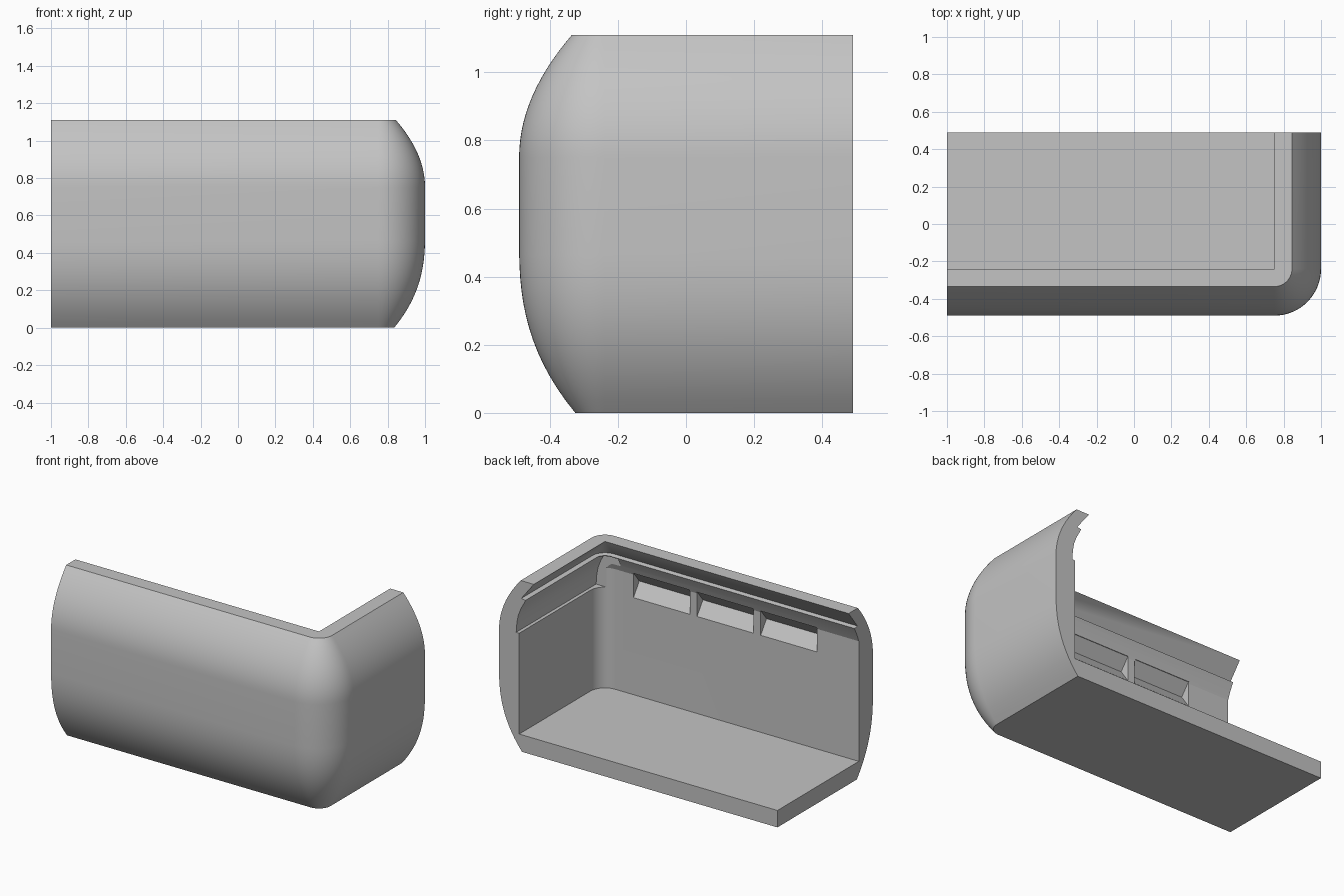
import bpy, bmesh, math
from mathutils import Vector

cube = bpy.data.objects.get("Cube")
if cube:
    bpy.data.objects.remove(cube, do_unlink=True)

grey = bpy.data.materials.new("plain grey")
grey.use_nodes = True
GREY = (0.55, 0.55, 0.55, 1)
grey.diffuse_color = GREY
grey.node_tree.nodes["Principled BSDF"].inputs["Base Color"].default_value = GREY

LEFT, BACK, HEIGHT, FLOOR = -1.0, 0.49, 1.11, 0.11
CX, CY = 0.75, -0.24      # centre of the rounded corner
INNER = 0.105             # inner wall offset from that centre


def finish(bm, name):
    bmesh.ops.remove_doubles(bm, verts=bm.verts, dist=0.0002)
    bmesh.ops.recalc_face_normals(bm, faces=bm.faces)
    mesh = bpy.data.meshes.new(name)
    bm.to_mesh(mesh)
    bm.free()
    obj = bpy.data.objects.new(name, mesh)
    bpy.context.collection.objects.link(obj)
    mesh.materials.append(grey)
    return obj


def prism(name, outline, offset):
    """Extrude a 3D outline along an offset."""
    bm = bmesh.new()
    face = bm.faces.new([bm.verts.new(p) for p in outline])
    new = bmesh.ops.extrude_face_region(bm, geom=[face])["geom"]
    verts = [v for v in new if isinstance(v, bmesh.types.BMVert)]
    bmesh.ops.translate(bm, verts=verts, vec=offset)
    return finish(bm, name)


# Wall profile as (offset, height): outer curve up, rim, lip, inner wall down
STEPS = 14
profile = []
for i in range(STEPS):
    z = 0.5 * i / STEPS
    profile.append((0.25 - 0.933 * (0.5 - z) ** 2.5, z))
for i in range(STEPS + 1):
    z = 0.75 + (HEIGHT - 0.75) * i / STEPS
    profile.append((0.25 - 1.2 * (z - 0.75) ** 2, z))
profile += [(0, HEIGHT), (0.09, 0.995), (0.06, 0.99), (0.085, 0.94),
            (INNER, 0.89), (INNER, FLOOR)]

# Path stations: front wall, rounded corner, side wall
stations = [(LEFT, CY, -90)]
stations += [(CX, CY, -90 + 90 * i / 16) for i in range(17)]
stations += [(CX, BACK, 0)]

bm = bmesh.new()
rings = []
for x, y, deg in stations:
    a = math.radians(deg)
    rings.append([bm.verts.new((x + r * math.cos(a), y + r * math.sin(a), z))
                  for r, z in profile])
for a, b in zip(rings, rings[1:]):
    for i in range(len(profile) - 1):
        if profile[i][0] == 0 and a[i].co == b[i].co:
            # the rim ends in a sharp inner corner
            bm.faces.new((a[i], a[i + 1], b[i + 1]))
        elif profile[i + 1][0] == 0 and a[i + 1].co == b[i + 1].co:
            bm.faces.new((a[i], a[i + 1], b[i]))
        else:
            bm.faces.new((a[i], a[i + 1], b[i + 1], b[i]))

# Floor slab and the two cut ends
top = bm.verts.new((LEFT, BACK, FLOOR))
bottom = bm.verts.new((LEFT, BACK, 0))
bm.faces.new([r[-1] for r in rings] + [top])
bm.faces.new([r[0] for r in rings] + [bottom])
for ring in (rings[0], rings[-1]):
    bm.faces.new(ring + [top, bottom])
shell = finish(bm, "housing_shell")

# Groove along the inside of the side wall
groove = [(-0.05, 0.765), (0.127, 0.765), (0.122, 0.83), (0.112, 0.88),
          (0.092, 0.93), (0.06, 0.985), (-0.05, 0.985)]
cutters = [prism("groove_cutter", [(CX + r, -0.33, z) for r, z in groove],
                 Vector((0, 1, 0)))]

# Three wedge pockets inside the front wall
wedge = [(0.05, 0.74), (INNER, 0.74), (0.165, 0.825), (INNER, 0.9), (0.05, 0.9)]
for i in range(3):
    x = -0.70 + 0.457 * i
    cutters.append(prism("pocket_cutter", [(x, CY - r, z) for r, z in wedge],
                         Vector((0.405, 0, 0))))

bpy.ops.object.select_all(action="DESELECT")
bpy.context.view_layer.objects.active = shell
shell.select_set(True)
for cutter in cutters:
    cutter.hide_render = True
    mod = shell.modifiers.new("cut", "BOOLEAN")
    mod.operation, mod.solver, mod.object = "DIFFERENCE", "EXACT", cutter
    bpy.ops.object.modifier_apply(modifier=mod.name)
    bpy.data.objects.remove(cutter, do_unlink=True)

bpy.ops.object.shade_smooth_by_angle(angle=math.radians(20))
